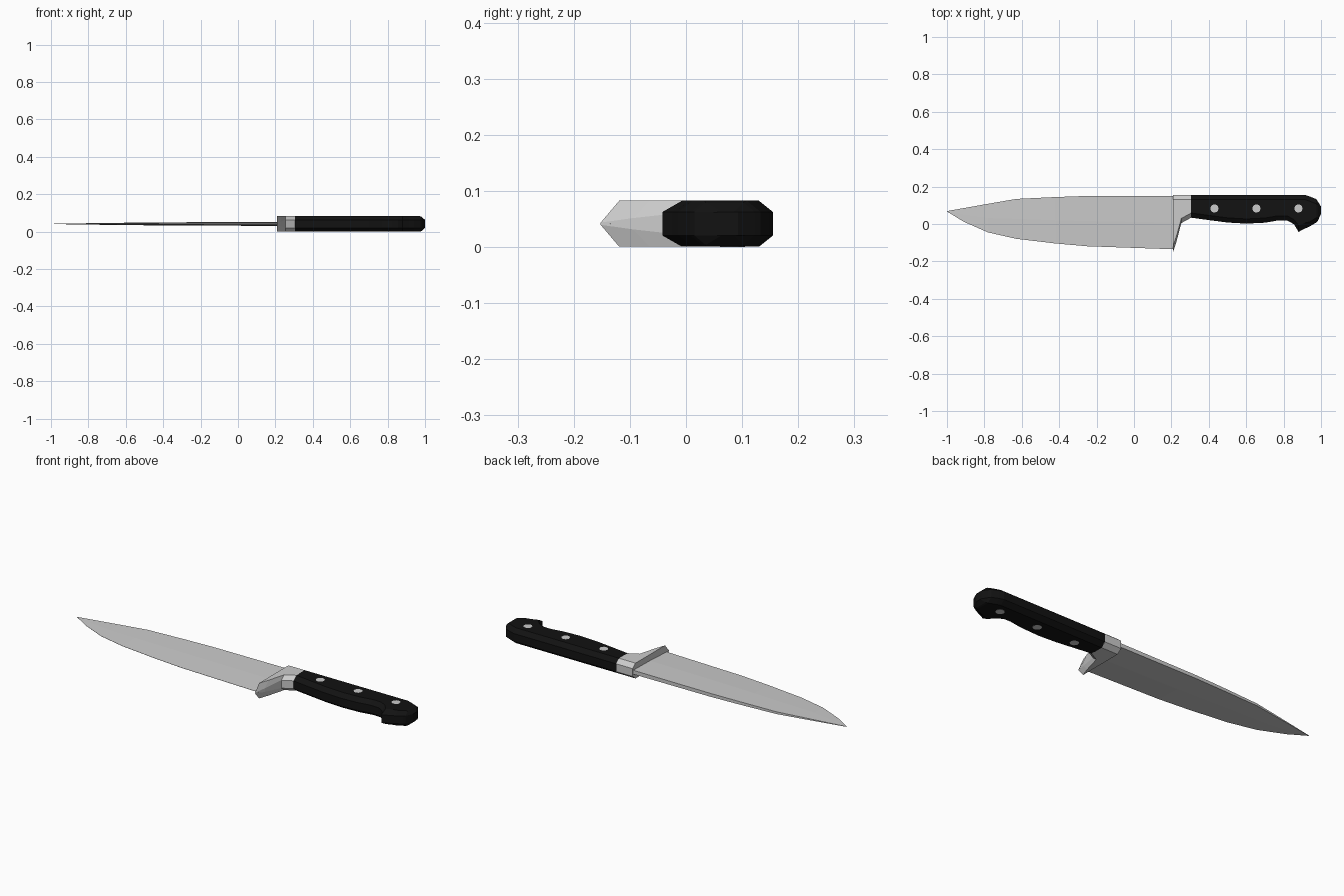
import bpy, bmesh

if "Cube" in bpy.data.objects:
    bpy.data.objects.remove(bpy.data.objects["Cube"])

ZC = 0.0415   # mid-thickness height
HALF = 0.041  # half thickness of grip


def loft(name, rings, mat=None):
    """Skin a list of equal-length rings and cap both ends."""
    bm = bmesh.new()
    loops = [[bm.verts.new(p) for p in r] for r in rings]
    n = len(loops[0])
    for a, b in zip(loops, loops[1:]):
        for i in range(n):
            j = (i + 1) % n
            bm.faces.new((a[i], a[j], b[j], b[i]))
    bm.faces.new(loops[0])
    bm.faces.new(loops[-1])
    bmesh.ops.remove_doubles(bm, verts=bm.verts, dist=0.0002)
    bmesh.ops.recalc_face_normals(bm, faces=bm.faces)
    me = bpy.data.meshes.new(name)
    bm.to_mesh(me)
    bm.free()
    ob = bpy.data.objects.new(name, me)
    bpy.context.collection.objects.link(ob)
    if mat:
        me.materials.append(mat)
    return ob


def octagon(x, top, bot, ct=0.025, cb=0.025, h=HALF, st=0.021, sb=0.021):
    """Chamfered section: h = face half height, st/sb = half height of the sides."""
    half = [(bot, sb), (bot + cb, h), (top - ct, h), (top, st)]
    return ([(x, y, ZC + z) for y, z in half] +
            [(x, y, ZC - z) for y, z in reversed(half)])


def blade_ring(x, spine, edge, t):
    mid = edge + (spine - edge) * 0.5
    half = [(edge, 0.0005), (mid, t * 0.75), (spine, t)]
    return ([(x, y, ZC + z) for y, z in half] +
            [(x, y, ZC - z) for y, z in reversed(half)])


black = bpy.data.materials.new("black_grip")
black.diffuse_color = (0.006, 0.006, 0.006, 1)
black.use_nodes = True
black.node_tree.nodes["Principled BSDF"].inputs["Base Color"].default_value = black.diffuse_color

# Blade, tapering from the heel to the tip
loft("blade", [blade_ring(*s) for s in [
    (-1.0, 0.069, 0.067, 0.0006), (-0.91, 0.085, 0.012, 0.002),
    (-0.78, 0.108, -0.045, 0.004), (-0.63, 0.134, -0.079, 0.006),
    (-0.42, 0.144, -0.104, 0.008), (-0.25, 0.15, -0.119, 0.009),
    (0.215, 0.15, -0.135, 0.0105)]])

# Bolster with pointed heel
loft("bolster", [
    octagon(0.208, 0.155, -0.152, 0.025, 0.033, sb=0.002),
    octagon(0.227, 0.155, -0.095, 0.025, 0.03, sb=0.010),
    octagon(0.253, 0.155, 0.005, 0.025, 0.025),
    octagon(0.306, 0.155, 0.034, 0.025, 0.025)])

# Grip with hooked butt
loft("handle", [octagon(*s) for s in [
    (0.304, 0.155, 0.034), (0.40, 0.155, 0.021), (0.50, 0.155, 0.008),
    (0.60, 0.155, 0.002), (0.70, 0.155, 0.007), (0.77, 0.155, 0.019),
    (0.82, 0.155, 0.018), (0.855, 0.155, -0.001),
    (0.88, 0.155, -0.042, 0.025, 0.035),
    (0.915, 0.155, -0.024, 0.025, 0.03), (0.94, 0.147, -0.013),
    (0.974, 0.133, 0.008), (0.982, 0.122, 0.015, 0.02, 0.02, 0.038),
    (1.0, 0.093, 0.055, 0.008, 0.008, 0.021)]], black)

# Rivets through the grip
for i in range(3):
    bpy.ops.mesh.primitive_cylinder_add(
        vertices=12, radius=0.022, depth=0.083,
        location=(0.43 + 0.2245 * i, 0.083, ZC))
    bpy.context.object.name = f"rivet_{i + 1}"
